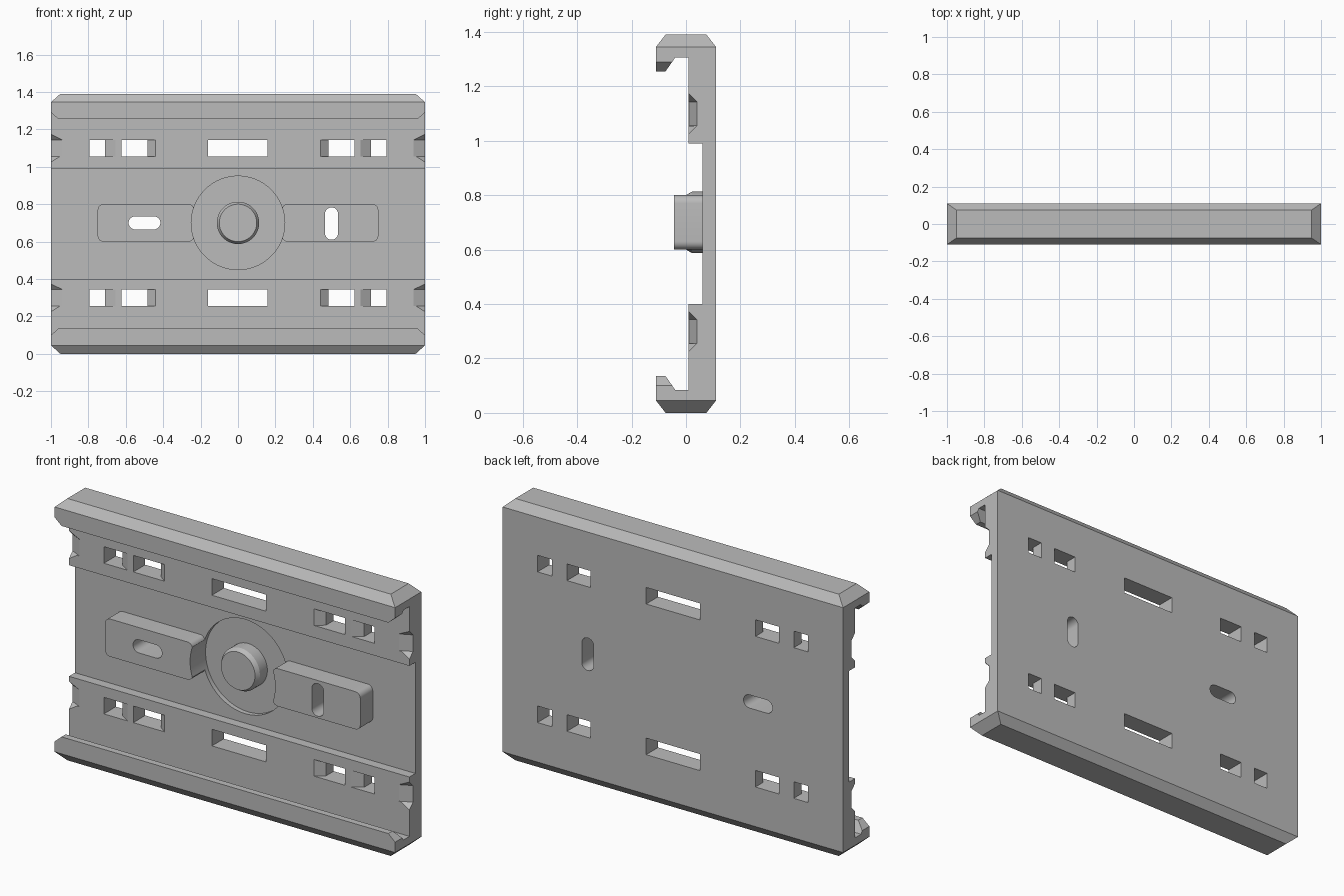
import bpy, bmesh
from math import cos, sin, pi
from mathutils import Vector

cube = bpy.data.objects.get("Cube")
if cube:
    bpy.data.objects.remove(cube, do_unlink=True)

grey = bpy.data.materials.new("plain_grey")
grey.use_nodes = True
grey.diffuse_color = (0.5, 0.5, 0.5, 1)
grey.node_tree.nodes["Principled BSDF"].inputs["Base Color"].default_value = (0.5, 0.5, 0.5, 1)

MID = 0.70          # height of the centre boss
PLACE = {"x": lambda a, b, h: (h, a, b),
         "y": lambda a, b, h: (a, h, b),
         "z": lambda a, b, h: (a, b, h)}


def finish(bm, name):
    bmesh.ops.recalc_face_normals(bm, faces=bm.faces)
    mesh = bpy.data.meshes.new(name)
    bm.to_mesh(mesh)
    bm.free()
    ob = bpy.data.objects.new(name, mesh)
    bpy.context.collection.objects.link(ob)
    mesh.materials.append(grey)
    return ob


def loft(name, axis, rings):
    """Solid through outlines given as (height along axis, 2D points)."""
    bm = bmesh.new()
    loops = [[bm.verts.new(PLACE[axis](a, b, h)) for a, b in pts] for h, pts in rings]
    n = len(loops[0])
    for low, high in zip(loops, loops[1:]):
        for i in range(n):
            j = (i + 1) % n
            bm.faces.new((low[i], low[j], high[j], high[i]))
    bm.faces.new(loops[0])
    bm.faces.new(loops[-1])
    return finish(bm, name)


def prism(name, axis, pts, lo, hi):
    return loft(name, axis, [(lo, pts), (hi, pts)])


def circle(r, n=96):
    return [(r * cos(2 * pi * i / n), MID + r * sin(2 * pi * i / n)) for i in range(n)]


def round_rect(x0, x1, z0, z1, r, steps=8):
    pts = []
    for q, (cx, cz) in enumerate([(x1 - r, z1 - r), (x0 + r, z1 - r),
                                  (x0 + r, z0 + r), (x1 - r, z0 + r)]):
        for i in range(steps + 1):
            t = (q + i / steps) * pi / 2
            pts.append((cx + r * cos(t), cz + r * sin(t)))
    return pts


def cut(target, cutter):
    mod = target.modifiers.new("cut", "BOOLEAN")
    mod.operation = "DIFFERENCE"
    mod.solver = "EXACT"
    mod.object = cutter
    bpy.context.view_layer.objects.active = target
    bpy.ops.object.modifier_apply(modifier=mod.name)
    bpy.data.objects.remove(cutter, do_unlink=True)


# Plate with hooked top and bottom rails, as one side profile
H = 1.39
half = [(0.11, 0.045), (0.075, 0), (-0.075, 0), (-0.11, 0.045), (-0.11, 0.135),
        (-0.075, 0.135), (-0.04, 0.085), (0.01, 0.085), (0.01, 0.4), (0.06, 0.4)]
profile = half + [(y, H - z) for y, z in reversed(half)]
plate = prism("mounting_plate", "x", profile, -1, 1)

# Chamfer the four outer corners
bm = bmesh.new()
bm.from_mesh(plate.data)
for sx in (-1, 1):
    for sz, z in ((-1, 0), (1, H)):
        bmesh.ops.bisect_plane(bm, geom=bm.verts[:] + bm.edges[:] + bm.faces[:],
                               plane_co=(sx * 0.95, 0, z), plane_no=Vector((sx * 0.045, 0, sz * 0.05)),
                               clear_outer=True)
        bmesh.ops.holes_fill(bm, edges=[e for e in bm.edges if e.is_boundary])
bmesh.ops.recalc_face_normals(bm, faces=bm.faces)
bm.to_mesh(plate.data)
bm.free()

# Chamfer the inner corners of the rail lips
for sx in (-1, 1):
    for flip in (False, True):
        tri = [(1.02, 0.0825), (0.94, 0.1525), (1.02, 0.1525)]
        pts = [(sx * x, H - z if flip else z) for x, z in tri]
        cut(plate, prism("lip_cutter", "y", pts, -0.2, -0.005))

# Strap windows with ramped inner edges, and flared end notches
for base in (0.255, 1.055):
    top = base + 0.088
    cut(plate, prism("window_cutter", "z",
                     [(-0.16, -0.05), (0.157, -0.05), (0.157, 0.2), (-0.16, 0.2)], base, top))
    for sx in (-1, 1):
        for ramp, inner, outer in ((0.44, 0.485, 0.622), (0.655, 0.71, 0.795)):
            pts = [(ramp, -0.02), (ramp, 0.01), (inner, 0.045), (inner, 0.2), (outer, 0.2), (outer, -0.02)]
            cut(plate, prism("window_cutter", "z", [(sx * x, y) for x, y in pts], base, top))

        def notch(depth, flare):
            mouth = flare * 1.33
            return [(0.01 + depth, base), (0.01 + depth, top),
                    (0, top + mouth), (0, base - mouth)]
        cut(plate, loft("notch_cutter", "x", [(sx * 0.938, notch(0.0005, 0.0005)),
                                              (sx * 1.002, notch(0.031, 0.031))]))

# Round recess behind the button
cut(plate, prism("recess_cutter", "y", circle(0.25), -0.2, 0.085))

# Side arms, each with a screw slot running through the plate
slots = {"left_arm": (1, (0.465, 0.535, 0.61, 0.783)),
         "right_arm": (-1, (-0.585, -0.415, 0.665, 0.735))}
parts = [plate]
for name, (sx, slot) in slots.items():
    outline = round_rect(0.235, 0.75, 0.6, 0.8, 0.03)
    arm = prism(name, "y", [(sx * x, z) for x, z in outline], -0.045, 0.07)
    cut(arm, prism("arc_cutter", "y", circle(0.25), -0.2, 0.2))
    for target in (arm, plate):
        cut(target, prism("slot_cutter", "y", round_rect(*slot, 0.0349), -0.2, 0.2))
    parts.append(arm)

# Chamfered centre button
parts.append(loft("centre_button", "y", [(0.09, circle(0.113)), (0.022, circle(0.113)),
                                         (0.0, circle(0.1))]))

# Smooth only the rounded walls
for ob in parts:
    bpy.ops.object.select_all(action="DESELECT")
    ob.select_set(True)
    bpy.context.view_layer.objects.active = ob
    bpy.ops.object.shade_smooth_by_angle(angle=0.4)
